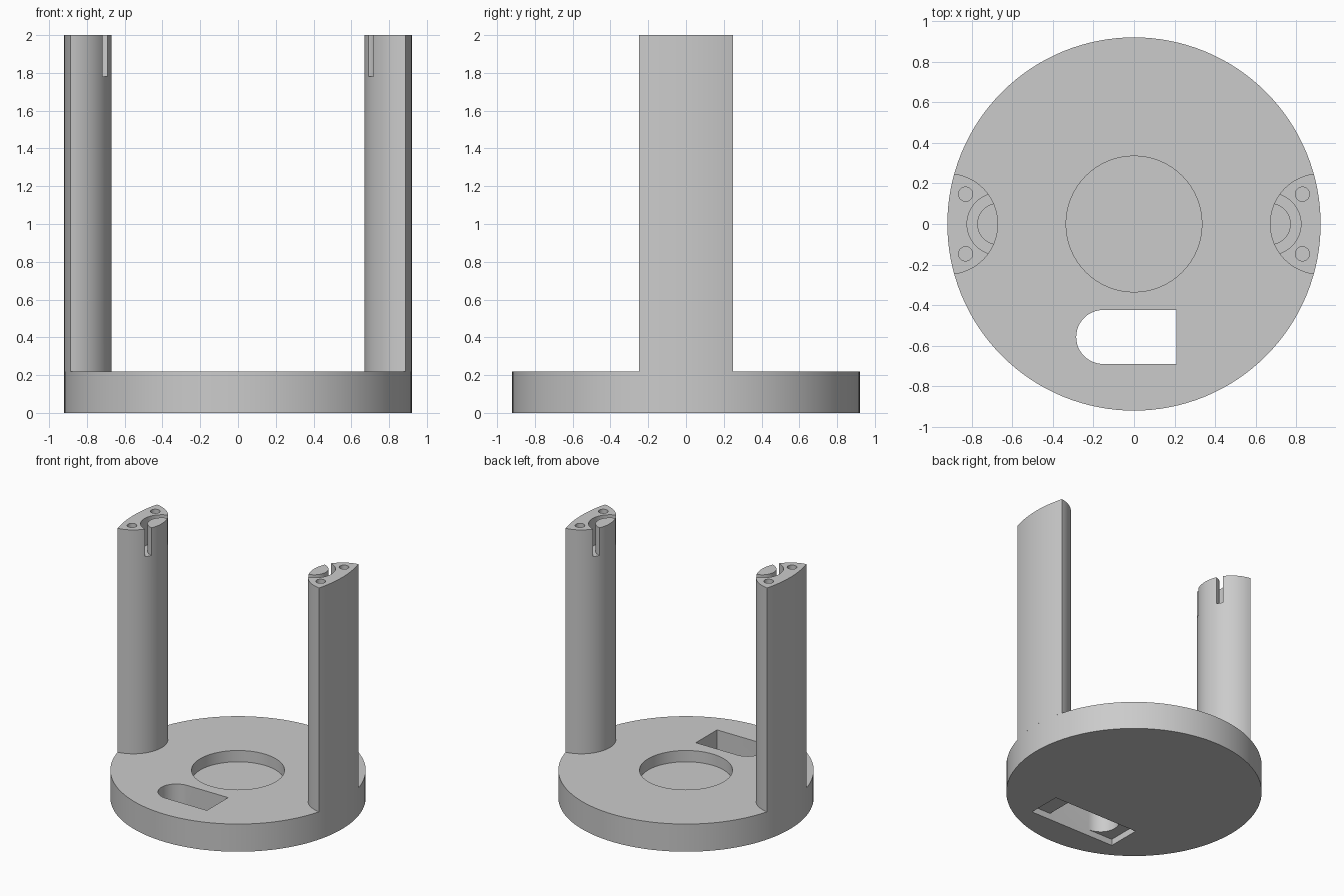
import bpy, bmesh, math

if "Cube" in bpy.data.objects:
    bpy.data.objects.remove(bpy.data.objects["Cube"], do_unlink=True)

grey = bpy.data.materials.new("light grey plastic")
grey.use_nodes = True
GREY = (0.6, 0.6, 0.6, 1)
grey.diffuse_color = GREY
grey.node_tree.nodes["Principled BSDF"].inputs["Base Color"].default_value = GREY

R, DECK, TOP = 0.92, 0.22, 2.0        # disc radius, deck height, overall height
POST_R, SLOT_Y, SLOT_R = 0.25, -0.557, 0.133


def arc(cx, cy, r, start, end, n):
    """Points on a circle from start to end, in degrees."""
    steps = [math.radians(start + (end - start) * i / n) for i in range(n + 1)]
    return [(cx + r * math.cos(a), cy + r * math.sin(a)) for a in steps]


def circle(cx, cy, r, n=64):
    return arc(cx, cy, r, 0, 360, n)[:-1]


def prism(name, outline, z0, z1):
    """Extrude a flat outline between two heights."""
    bm = bmesh.new()
    face = bm.faces.new([bm.verts.new((x, y, z0)) for x, y in outline])
    side = bmesh.ops.extrude_face_region(bm, geom=[face])["geom"]
    for v in side:
        if isinstance(v, bmesh.types.BMVert):
            v.co.z = z1
    bmesh.ops.recalc_face_normals(bm, faces=bm.faces)
    mesh = bpy.data.meshes.new(name)
    bm.to_mesh(mesh)
    bm.free()
    mesh.materials.append(grey)
    ob = bpy.data.objects.new(name, mesh)
    bpy.context.collection.objects.link(ob)
    return ob


def cut(target, cutters):
    """Subtract each cutter, apply the result and drop the cutters."""
    for c in cutters:
        mod = target.modifiers.new("cut", "BOOLEAN")
        mod.operation, mod.solver, mod.object = "DIFFERENCE", "EXACT", c
        bpy.context.view_layer.objects.active = target
        bpy.ops.object.modifier_apply(modifier=mod.name)
        bpy.data.objects.remove(c, do_unlink=True)


def smooth(ob):
    bpy.ops.object.select_all(action="DESELECT")
    ob.select_set(True)
    bpy.context.view_layer.objects.active = ob
    bpy.ops.object.shade_smooth_by_angle(angle=math.radians(30))


# Round base with centre recess, round-ended slot and a longer pocket underneath
base = prism("base_disc", circle(0, 0, R, 128), 0, DECK)
y0, y1 = SLOT_Y - SLOT_R, SLOT_Y + SLOT_R
slot = arc(-0.152, SLOT_Y, SLOT_R, 90, 270, 24) + [(0.21, y0), (0.21, y1)]
pocket = [(-0.37, y0), (0.38, y0), (0.38, y1), (-0.37, y1)]
cut(base, [
    prism("recess_cutter", circle(0, 0, 0.335), 0.13, 0.3),
    prism("slot_cutter", slot, -0.1, 0.3),
    prism("pocket_cutter", pocket, -0.1, 0.05),
])
smooth(base)

# Lens-shaped posts: inner arc around the rim point, outer arc along the rim
half = 2 * math.degrees(math.asin(POST_R / (2 * R)))
inner = 90 + half / 2
for name, s in (("left_post", 1), ("right_post", -1)):
    lens = arc(R, 0, POST_R, inner, 360 - inner, 40) + arc(0, 0, R, -half, half, 20)[1:-1]
    ring = arc(0.67, 0, 0.153, -120, 120, 40) + arc(0.67, 0, 0.103, 120, -120, 40)
    flip = lambda pts: [(s * x, y) for x, y in pts]
    post = prism(name, flip(lens), DECK, TOP)
    # Curved groove and two screw holes in the top
    cutters = [prism("groove_cutter", flip(ring), 1.78, 2.1)]
    for y in (-0.147, 0.147):
        cutters.append(prism("hole_cutter", flip(circle(0.83, y, 0.035, 32)), 1.8, 2.1))
    cut(post, cutters)
    smooth(post)
